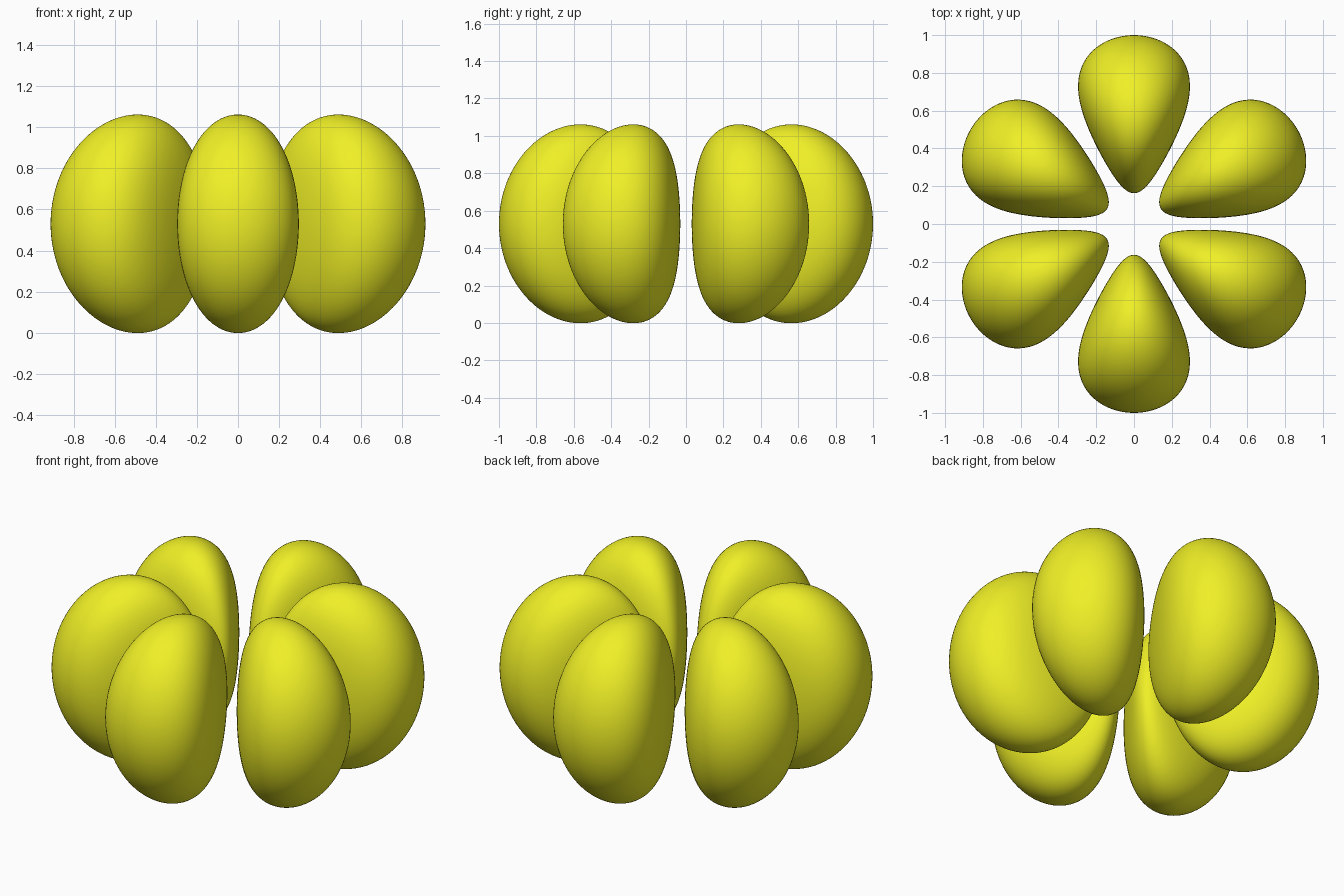
import bpy, bmesh, math
from mathutils import Vector

if "Cube" in bpy.data.objects:
    bpy.data.objects.remove(bpy.data.objects["Cube"])

P = 1.33                                   # radial falloff power
INNER, OUTER = 0.163, 1.0                  # lobe extent along its axis
K = -3 * math.log(INNER) / (1 - INNER ** P)
HALF_HEIGHT = 0.53
CENTRE = Vector((0.56, 0, 0))


def inside(p):
    """True inside the lobe lying along +x (a six-lobed orbital shape)."""
    planes = p.x * (p.x ** 2 - 3 * p.y ** 2)
    if p.x <= 0 or planes <= 0:
        return False
    return math.log(planes) + K * (OUTER - p.length ** P) > 0


def surface_point(direction):
    lo, hi = 0.0, 1.2
    for _ in range(26):
        mid = (lo + hi) / 2
        if inside(CENTRE + direction * mid):
            lo = mid
        else:
            hi = mid
    return CENTRE + direction * lo


# One convex lobe, made by pushing a sphere out to the orbital surface
bm = bmesh.new()
bmesh.ops.create_uvsphere(bm, u_segments=96, v_segments=56, radius=1)
for v in bm.verts:
    d = Vector((v.co.x * 0.42, v.co.y * 0.29, v.co.z * 0.53)).normalized()
    v.co = surface_point(d)
for f in bm.faces:
    f.smooth = True
mesh = bpy.data.meshes.new("lobe")
bm.to_mesh(mesh)
bm.free()

yellow = bpy.data.materials.new("yellow")
yellow.diffuse_color = (0.87, 0.87, 0.02, 1)
yellow.use_nodes = True
yellow.node_tree.nodes["Principled BSDF"].inputs["Base Color"].default_value = yellow.diffuse_color
mesh.materials.append(yellow)

# Six lobes around the vertical axis
for i in range(6):
    lobe = bpy.data.objects.new(f"lobe_{i + 1}", mesh)
    lobe.location.z = HALF_HEIGHT
    lobe.rotation_euler.z = math.radians(30 + 60 * i)
    bpy.context.collection.objects.link(lobe)
